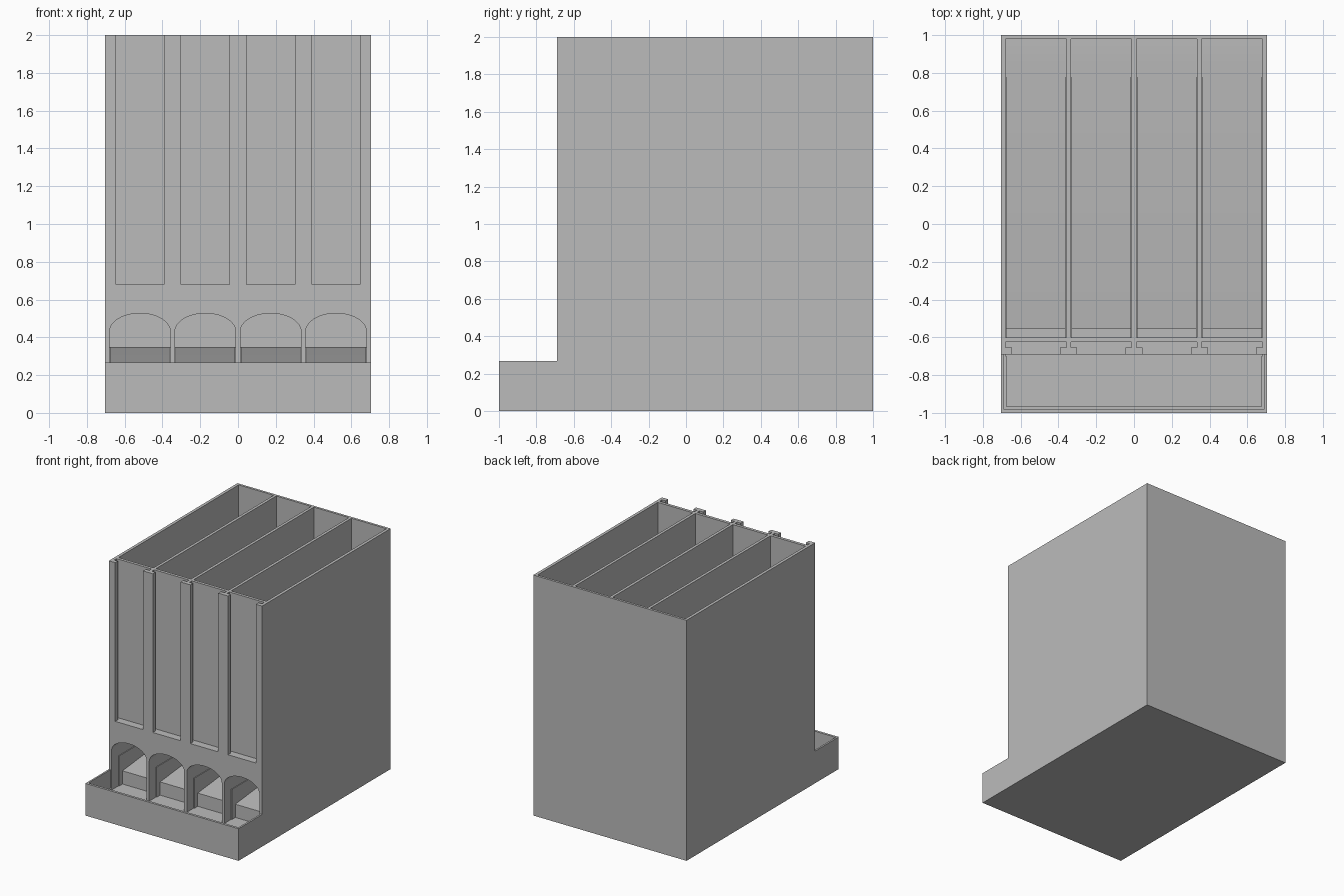
import bpy, bmesh
from math import cos, sin, pi

if "Cube" in bpy.data.objects:
    bpy.data.objects.remove(bpy.data.objects["Cube"])

GREY = (0.5, 0.5, 0.5, 1)
mat = bpy.data.materials.new("plain grey")
mat.use_nodes = True
mat.diffuse_color = GREY
mat.node_tree.nodes["Principled BSDF"].inputs["Base Color"].default_value = GREY

HALF_W = 0.705
FRONT = -0.69
FLOOR = 0.1
BAY = 0.161
BAYS = [(i - 1.5) * 0.346 for i in range(4)]


def prism(name, profile, axis, lo, hi):
    """Extrude a closed profile along x (points are y, z) or y (points are x, z)."""
    bm = bmesh.new()

    def ring(t):
        return [bm.verts.new((t, a, b) if axis == "x" else (a, t, b)) for a, b in profile]
    r0, r1 = ring(lo), ring(hi)
    bm.faces.new(r0)
    bm.faces.new(r1)
    for i in range(len(r0)):
        j = (i + 1) % len(r0)
        bm.faces.new((r0[i], r0[j], r1[j], r1[i]))
    bmesh.ops.recalc_face_normals(bm, faces=bm.faces)
    mesh = bpy.data.meshes.new(name)
    bm.to_mesh(mesh)
    bm.free()
    mesh.materials.append(mat)
    ob = bpy.data.objects.new(name, mesh)
    bpy.context.collection.objects.link(ob)
    return ob


def box(name, x0, x1, y0, y1, z0, z1):
    return prism(name, [(y0, z0), (y1, z0), (y1, z1), (y0, z1)], "x", x0, x1)


def cut(target, cutter):
    cutter.hide_render = True
    mod = target.modifiers.new("cut", "BOOLEAN")
    mod.operation = "DIFFERENCE"
    mod.solver = "EXACT"
    mod.object = cutter
    bpy.context.view_layer.objects.active = target
    bpy.ops.object.modifier_apply(modifier=mod.name)
    bpy.data.objects.remove(cutter)


# Outer shell: tall box with a low tray in front
shell = prism("dispenser_body", [(-1, 0), (1, 0), (1, 2), (FRONT, 2), (FRONT, 0.267), (-1, 0.267)],
              "x", -HALF_W, HALF_W)

# Front tray, with a narrow ledge around its inside
cut(shell, box("tray_cutter", -0.675, 0.675, -0.965, FRONT, FLOOR, 0.4))
cut(shell, box("tray_rim_cutter", -0.69, 0.69, -0.98, FRONT, FLOOR + 0.015, 0.4))

# Sloped bay floor with a step at its front
ramp = [(-0.6, FLOOR), (-0.555, FLOOR), (-0.555, 0.21), (0.98, 0.362), (0.98, 0.4), (-0.6, 0.4)]

for x in BAYS:
    # Storage bay, slightly narrower near the floor
    cut(shell, box("bay_cutter", x - BAY, x + BAY, -0.6, 0.98, 0.35, 2.1))
    cut(shell, prism("ramp_cutter", ramp, "x", x - BAY + 0.006, x + BAY - 0.006))
    # Arched opening through the front wall
    arch = [(x + BAY * cos(pi * i / 32), 0.43 + 0.097 * sin(pi * i / 32)) for i in range(33)]
    arch += [(x - BAY, FLOOR), (x + BAY, FLOOR)]
    cut(shell, prism("arch_cutter", arch, "y", FRONT - 0.01, -0.6))
    # Slot for a label plate: narrow window with a wider groove behind
    cut(shell, box("window_cutter", x - 0.128, x + 0.128, FRONT - 0.1, -0.64, 0.68, 2.1))
    cut(shell, box("groove_cutter", x - BAY, x + BAY, -0.655, -0.625, 0.68, 2.1))

bpy.ops.object.select_all(action="DESELECT")
shell.select_set(True)
bpy.context.view_layer.objects.active = shell
bpy.ops.object.shade_smooth_by_angle()
